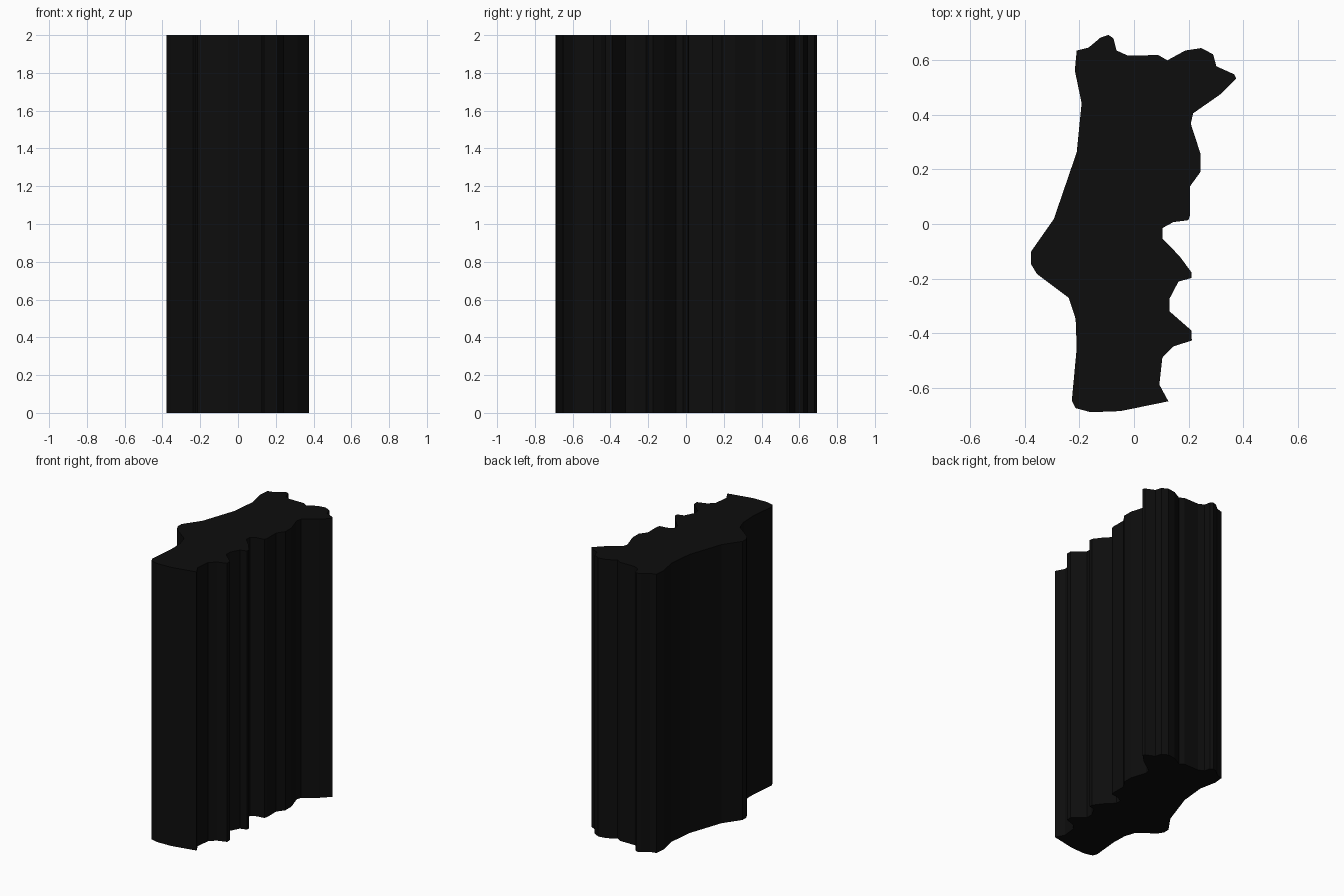
import bpy
import bmesh

HEIGHT = 2.0

# Outline seen from above, anticlockwise: left side going down, then front, right side, back
left = [(-.21, .636), (-.217, .563), (-.192, .443), (-.21, .263), (-.294, .018),
        (-.378, -.102), (-.378, -.146), (-.356, -.183), (-.239, -.271),
        (-.214, -.348), (-.21, -.454), (-.228, -.648)]
front = [(-.214, -.675), (-.159, -.69), (-.05, -.686), (.126, -.65)]
right = [(.093, -.589), (.104, -.49), (.144, -.449), (.212, -.427), (.21, -.39),
         (.13, -.32), (.13, -.274), (.163, -.211), (.21, -.198), (.21, -.176),
         (.166, -.117), (.104, -.053), (.104, -.015), (.144, .007), (.199, .014),
         (.206, .033), (.206, .139), (.243, .19), (.243, .26), (.208, .368),
         (.217, .406), (.316, .475)]
back = [(.375, .534), (.367, .549), (.302, .578), (.29, .622), (.247, .645),
        (.188, .636), (.122, .6), (.09, .619), (-.024, .618), (-.064, .636),
        (-.075, .68), (-.093, .693), (-.122, .684), (-.166, .647)]

# Solid slab: outline face pulled straight up
bm = bmesh.new()
base = bm.faces.new([bm.verts.new((x, y, 0)) for x, y in left + front + right + back])
pulled = bmesh.ops.extrude_face_region(bm, geom=[base], use_keep_orig=True)
top = [v for v in pulled["geom"] if isinstance(v, bmesh.types.BMVert)]
bmesh.ops.translate(bm, verts=top, vec=(0, 0, HEIGHT))
bmesh.ops.recalc_face_normals(bm, faces=bm.faces)
mesh = bpy.data.meshes.new("outline_slab")
bm.to_mesh(mesh)
bm.free()

slab = bpy.data.objects.new("outline_slab", mesh)
bpy.context.collection.objects.link(slab)

# Near-black finish
black = bpy.data.materials.new("black")
black.diffuse_color = (0.004, 0.004, 0.004, 1)
mesh.materials.append(black)
